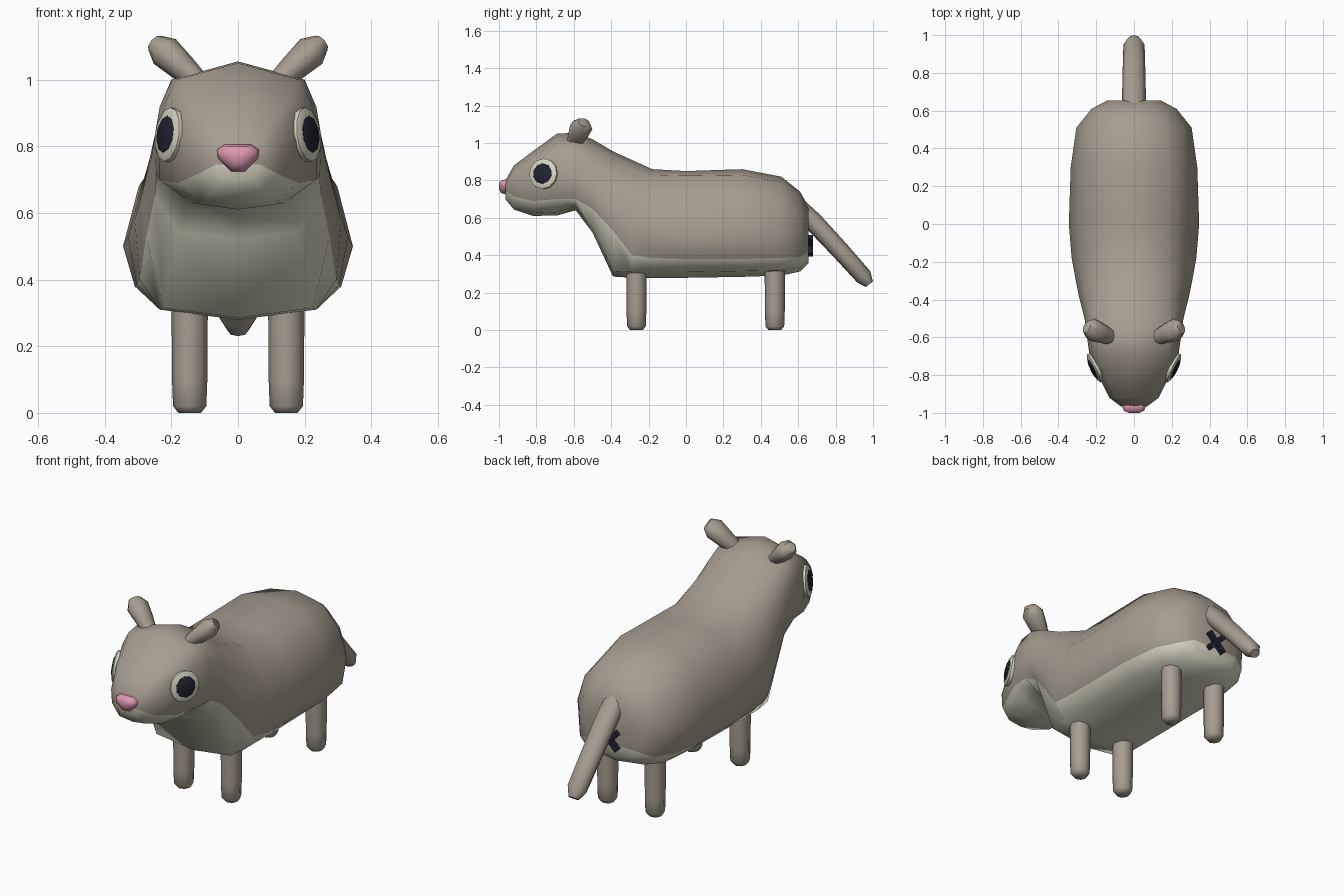
import bpy, bmesh, math
from mathutils import Vector

if "Cube" in bpy.data.objects:
    bpy.data.objects.remove(bpy.data.objects["Cube"])


def material(name, rgb):
    m = bpy.data.materials.new(name)
    m.diffuse_color = (*rgb, 1)
    m.use_nodes = True
    m.node_tree.nodes["Principled BSDF"].inputs["Base Color"].default_value = m.diffuse_color
    return m


FUR = material("taupe_fur", (0.39, 0.34, 0.28))
CREAM = material("cream_fur", (0.68, 0.67, 0.53))
PINK = material("pink", (0.72, 0.31, 0.43))
NAVY = material("dark_navy", (0.015, 0.016, 0.03))


def finish(bm, name, mats, angle=60):
    bmesh.ops.recalc_face_normals(bm, faces=bm.faces[:])
    me = bpy.data.meshes.new(name)
    bm.to_mesh(me)
    bm.free()
    ob = bpy.data.objects.new(name, me)
    bpy.context.collection.objects.link(ob)
    for m in mats:
        me.materials.append(m)
    bpy.ops.object.select_all(action='DESELECT')
    ob.select_set(True)
    bpy.context.view_layer.objects.active = ob
    bpy.ops.object.shade_smooth_by_angle(angle=math.radians(angle))
    return ob


def tube(name, pts, radii, mat, ref=(1, 0, 0), sides=8, flat=1.0, angle=60):
    """Loft of round rings along a path; flat squashes across the ref axis."""
    bm = bmesh.new()
    pts = [Vector(p) for p in pts]
    rings = []
    for i, (p, r) in enumerate(zip(pts, radii)):
        t = (pts[min(i + 1, len(pts) - 1)] - pts[max(i - 1, 0)]).normalized()
        u = Vector(ref)
        u = (u - t * u.dot(t)).normalized()
        v = t.cross(u)
        rings.append([bm.verts.new(p + r * (u * math.cos(a) + v * flat * math.sin(a)))
                      for a in (2 * math.pi * k / sides for k in range(sides))])
    for a, b in zip(rings, rings[1:]):
        for k in range(sides):
            j = (k + 1) % sides
            bm.faces.new((a[k], a[j], b[j], b[k]))
    bm.faces.new(rings[0])
    bm.faces.new(rings[-1])
    return finish(bm, name, [mat], angle)


# Body and head: y, top z, then (x, z) of shoulder, widest, colour line, underside
SECTIONS = [
    (-0.965, .80, .05, .79, .07, .765, .065, .745, .05, .705),
    (-0.92, .88, .09, .86, .13, .79, .125, .715, .08, .655),
    (-0.82, .955, .14, .925, .18, .82, .18, .69, .11, .625),
    (-0.69, 1.05, .185, 1.0, .236, .84, .235, .70, .14, .63),
    (-0.59, 1.055, .20, 1.0, .25, .82, .245, .70, .15, .66),
    (-0.50, 1.02, .19, .97, .262, .76, .25, .65, .18, .545),
    (-0.39, .955, .18, .915, .29, .65, .275, .53, .225, .315),
    (-0.29, .91, .18, .875, .31, .58, .295, .40, .235, .31),
    (-0.18, .86, .18, .83, .33, .53, .305, .385, .235, .31),
    (0.0, .85, .19, .825, .345, .50, .31, .38, .235, .31),
    (0.30, .86, .19, .83, .335, .52, .31, .38, .235, .315),
    (0.51, .82, .16, .79, .305, .53, .28, .385, .22, .32),
    (0.61, .74, .12, .71, .225, .54, .22, .39, .17, .335),
    (0.655, .66, .08, .64, .14, .54, .14, .42, .10, .37),
]
LINE = 4  # half-ring index of the colour line

bm = bmesh.new()
loops = []
for y, top, wt, zt, w, zw, wl, zl, wb, zb in SECTIONS:
    half = [(0, top), (wt, zt), (wt + .7 * (w - wt), zt + .45 * (zw - zt)),
            (w, zw), (wl, zl), (wb, zb), (0, zb - .13 * wb)]
    right = [bm.verts.new((x, y, z)) for x, z in half]
    left = [right[0]] + [bm.verts.new((-x, y, z)) for x, z in half[1:-1]] + [right[-1]]
    loops.append((right, left))
for a, b in zip(loops, loops[1:]):
    for s in (0, 1):
        for i in range(6):
            f = bm.faces.new((a[s][i], a[s][i + 1], b[s][i + 1], b[s][i]))
            f.material_index = int(i >= LINE)
for right, left in (loops[0], loops[-1]):  # snout and rump ends
    for i in range(6):
        vs = [right[i], right[i + 1], left[i + 1], left[i]]
        f = bm.faces.new(list(dict.fromkeys(vs)))
        f.material_index = int(i >= LINE)
finish(bm, "body", [FUR, CREAM], 70)

# Nose: rounded triangular profile, narrower at the tip
bm = bmesh.new()
profile = [(-.04, .805), (.04, .805), (.063, .79), (.06, .765), (.02, .725),
           (-.02, .725), (-.06, .765), (-.063, .79)]
rings = [[bm.verts.new((x * s, y, .775 + (z - .775) * s)) for x, z in profile]
         for y, s in ((-.935, .8), (-.965, 1), (-.988, .85), (-1.0, .45))]
for a, b in zip(rings, rings[1:]):
    for k in range(8):
        j = (k + 1) % 8
        bm.faces.new((a[k], a[j], b[j], b[k]))
bm.faces.new(rings[0])
bm.faces.new(rings[-1])
finish(bm, "nose", [PINK])

for side, s in (("right", 1), ("left", -1)):
    # Legs
    for place, y in (("front", -.265), ("back", .475)):
        tube(f"{place}_leg_{side}",
             [(s * .145, y, z) for z in (0, .02, .10, .40)],
             (.034, .050, .053, .055), FUR)
    # Ears
    tube(f"ear_{side}",
         [(s * .12, -.60, .995), (s * .165, -.58, 1.035), (s * .22, -.56, 1.085),
          (s * .25, -.545, 1.11)],
         (.04, .052, .062, .036), FUR, ref=(0, 1, 0), flat=.8)
    # Eyes: pale rim disc with dark pupil disc
    c = Vector((s * .207, -.762, .835))
    n = Vector((s * .89, -.43, .13)).normalized()
    tube(f"eye_rim_{side}", [c - n * .03, c + n * .006, c + n * .013],
         (.08, .082, .07), CREAM, ref=(0, 0, 1), sides=12, angle=40)
    tube(f"pupil_{side}", [c, c + n * .014, c + n * .02],
         (.056, .056, .045), NAVY, ref=(0, 0, 1), sides=10, angle=40)

# Tail
tube("tail", [(0, .59, .665), (0, .68, .58), (0, .82, .43), (0, .95, .285), (0, .98, .245)],
     (.06, .063, .06, .056, .03), FUR, flat=.82)

# Cross mark under the tail
for name, ang in (("cross_bar_a", 45), ("cross_bar_b", -45)):
    d = Vector((math.cos(math.radians(ang)), 0, math.sin(math.radians(ang))))
    c = Vector((0, .664, .45))
    tube(name, [c - d * .068, c + d * .068], (.02, .02), NAVY,
         ref=(d.z, .999, -d.x), sides=4, angle=30)
